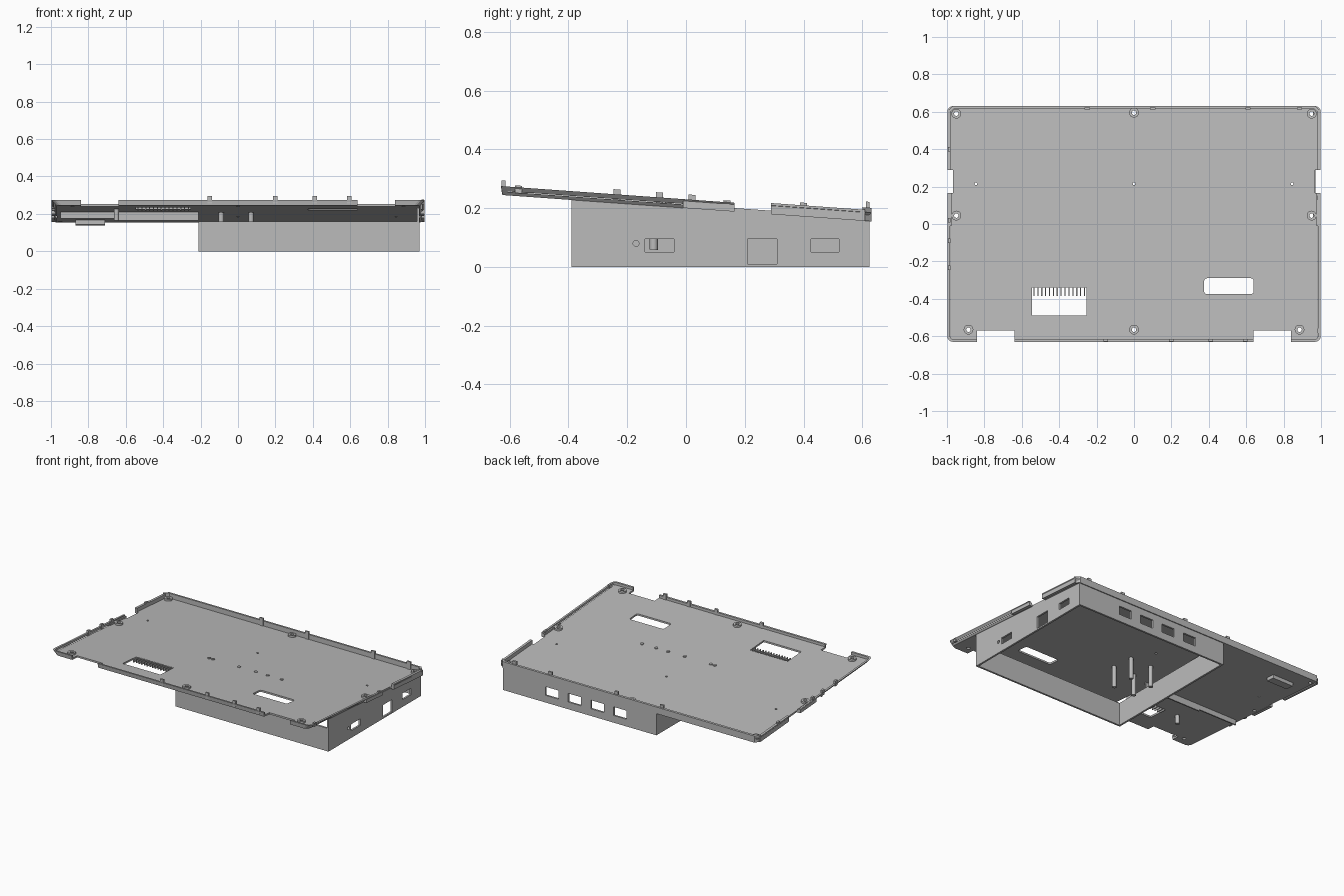
import bpy, bmesh, math
from mathutils import Matrix

if "Cube" in bpy.data.objects:
    bpy.data.objects.remove(bpy.data.objects["Cube"], do_unlink=True)

grey = bpy.data.materials.new("light_grey_plastic")
grey.use_nodes = True
colour = (0.5, 0.5, 0.5, 1)
grey.diffuse_color = colour
grey.node_tree.nodes["Principled BSDF"].inputs["Base Color"].default_value = colour

# The tray leans down toward the back; heights on it are measured from its underside
TILT = Matrix(((1, 0, 0, 0), (0, 1, 0, 0), (0, -0.0714, 1, 0.2), (0, 0, 0, 1)))


def finish(name, bm, tilt=False):
    bmesh.ops.recalc_face_normals(bm, faces=bm.faces)
    mesh = bpy.data.meshes.new(name)
    bm.to_mesh(mesh)
    bm.free()
    if tilt:
        mesh.transform(TILT)
    mesh.materials.append(grey)
    ob = bpy.data.objects.new(name, mesh)
    bpy.context.scene.collection.objects.link(ob)
    return ob


def box(name, x, y, z, tilt=False):
    bm = bmesh.new()
    bmesh.ops.create_cube(bm, size=1)
    for v in bm.verts:
        for i, span in enumerate((x, y, z)):
            v.co[i] = span[0] if v.co[i] < 0 else span[1]
    return finish(name, bm, tilt)


def loft(name, loops, tilt=False, closed=False):
    """Skin a list of matching point rings, capped unless closed into a tube."""
    bm = bmesh.new()
    rings = [[bm.verts.new(p) for p in loop] for loop in loops]
    n = len(rings[0])
    pairs = list(zip(rings, rings[1:])) + ([(rings[-1], rings[0])] if closed else [])
    for a, b in pairs:
        for i in range(n):
            j = (i + 1) % n
            bm.faces.new((a[i], a[j], b[j], b[i]))
    if not closed:
        bm.faces.new(rings[0])
        bm.faces.new(rings[-1])
    return finish(name, bm, tilt)


def rounded(hx, hy, r, z):
    pts = []
    for q, (sx, sy) in enumerate(((1, 1), (-1, 1), (-1, -1), (1, -1))):
        for k in range(5):
            a = (q + k / 4) * math.pi / 2
            pts.append((sx * (hx - r) + r * math.cos(a), sy * (hy - r) + r * math.sin(a), z))
    return pts


def circle(x, y, r, z, n=20):
    return [(x + r * math.cos(2 * math.pi * i / n), y + r * math.sin(2 * math.pi * i / n), z)
            for i in range(n)]


def rod(name, x, y, r, z0, z1, tilt=False):
    return loft(name, [circle(x, y, r, z0), circle(x, y, r, z1)], tilt)


def cut(target, cutter):
    cutter.hide_render = True
    mod = target.modifiers.new("cut", 'BOOLEAN')
    mod.operation, mod.solver, mod.object = 'DIFFERENCE', 'EXACT', cutter
    bpy.context.view_layer.objects.active = target
    bpy.ops.object.modifier_apply(modifier=mod.name)
    bpy.data.objects.remove(cutter, do_unlink=True)


# Tray: shallow pan with undercut sides
tray = loft("tray", [rounded(0.972, 0.625, 0.03, 0), rounded(0.998, 0.63, 0.03, 0.03)], True)
cut(tray, loft("cutter", [rounded(0.984, 0.617, 0.02, 0.012), rounded(0.984, 0.617, 0.02, 0.2)], True))
THROUGH = (-0.1, 0.2)
for s in (-1, 1):
    cut(tray, box("cutter", sorted((s * 0.64, s * 0.84)), (-0.8, -0.57), THROUGH, True))
    cut(tray, box("cutter", sorted((s * 0.968, s * 1.2)), (0.165, 0.29), THROUGH, True))
cut(tray, box("cutter", (-0.545, -0.255), (-0.49, -0.34), THROUGH, True))
slot = [(x + 0.5075, y - 0.3325, z) for x, y, z in rounded(0.1325, 0.0425, 0.015, -0.1)]
cut(tray, loft("cutter", [slot, [(x, y, 0.2) for x, y, z in slot]], True))

# Screw bosses around the edge, with through holes
bosses = [(0, 0.595), (0, -0.565)]
for s in (-1, 1):
    bosses += [(s * 0.95, 0.59), (s * 0.95, 0.045), (s * 0.885, -0.565)]
for x, y in bosses:
    cut(tray, rod("cutter", x, y, 0.012, -0.1, 0.2, True))
    loft("screw_boss", [circle(x, y, 0.026, 0.005), circle(x, y, 0.026, 0.025),
                        circle(x, y, 0.012, 0.025), circle(x, y, 0.012, 0.005)], True, True)
for x in (-0.845, 0, 0.845):
    cut(tray, rod("cutter", x, 0.215, 0.007, -0.1, 0.2, True))

# Taller rim at the back and the upright side pieces
box("back_rim", (-0.97, 0.97), (0.617, 0.632), (0, 0.046), True)
for s in (-1, 1):
    box("back_side_rim", sorted((s * 0.98, s * 0.997)), (0.29, 0.61), (0, 0.038), True)
    box("middle_side_rim", sorted((s * 0.975, s * 0.997)), (-0.01, 0.165), (0, 0.024), True)
    corner = [(s * x, y, z) for x, y, z in
              ((0.997, 0.6, 0), (0.97, 0.632, 0), (0.96, 0.618, 0), (0.98, 0.6, 0))]
    loft("back_corner", [corner, [(x, y, 0.046) for x, y, z in corner]], True)

# Snap tabs standing on the rim
for x in (-0.15, 0.2, 0.41, 0.595):
    box("front_tab", (x - 0.012, x + 0.012), (-0.628, -0.614), (0.01, 0.05), True)
for x in (-0.25, 0.1, 0.61, 0.885):
    box("back_tab", (x - 0.014, x + 0.014), (0.612, 0.624), (0.01, 0.066), True)
for y in (0.4, 0.02, -0.09, -0.235):
    box("left_edge_tab", (-0.994, -0.98), (y - 0.012, y + 0.012), (0.01, 0.047), True)
for y in (0.14, -0.57):
    box("right_edge_tab", (0.98, 0.994), (y - 0.012, y + 0.012), (0.01, 0.036), True)

# Comb of thin bars in the larger opening
for i in range(14):
    x = -0.535 + i * 0.0208
    box("comb_bar", (x - 0.003, x + 0.003), (-0.386, -0.339), (-0.01, 0.012), True)

# Small pins on the tray floor
for x in (-0.18, -0.15, 0.05, 0.18, 0.27, 0.38):
    rod("floor_pin", x, -0.06, 0.011, 0.01, 0.018, True)

# Underside: rib, low block and hanging posts
box("rib_deep", (-0.65, -0.21), (-0.145, -0.135), (-0.045, 0.002), True)
box("rib_shallow", (-0.95, -0.65), (-0.145, -0.135), (-0.035, 0.002), True)
box("underside_block", (-0.87, -0.71), (0.455, 0.515), (-0.025, 0.002), True)
for x in (-0.09, 0.07):
    for y in (-0.11, 0.055):
        rod("inner_post", x, y, 0.014, -0.15, 0.005, True)
rod("outer_post", -0.65, -0.35, 0.014, -0.06, 0.005, True)

# Lower box: open underneath, low front and inner walls
X0, X1, Y0, Y1, T = -0.21, 0.97, -0.39, 0.625, 0.013


def side_wall(name, x, top_front, top_back):
    ring = [(x, Y0, 0), (x, Y1, 0), (x, Y1, top_back), (x, Y0, top_front)]
    return loft(name, [ring, [(x + T, y, z) for _, y, z in ring]])


outer_wall = side_wall("outer_wall", X1 - T, 0.229, 0.157)
side_wall("inner_wall", X0, 0.16, 0.157)
box("front_wall", (X0 + T, X1 - T), (Y0, Y0 + T), (0, 0.16))
back_wall = box("back_wall", (X0 + T, X1 - T), (Y1 - T, Y1), (0, 0.157))

# Port openings
for y, z in (((-0.14, -0.04), (0.05, 0.095)), ((0.21, 0.31), (0.01, 0.095)),
             ((0.425, 0.52), (0.05, 0.095))):
    cut(outer_wall, box("cutter", (0.9, 1.1), y, z))
hole = [(0.9, y, z) for y, z, _ in circle(-0.17, 0.08, 0.01, 0)]
cut(outer_wall, loft("cutter", [hole, [(1.1, y, z) for _, y, z in hole]]))
for x in (0.07, 0.245, 0.42, 0.595):
    cut(back_wall, box("cutter", (x - 0.05, x + 0.05), (0.5, 0.7), (0.05, 0.11)))

# Smooth the round parts while keeping edges crisp
bpy.ops.object.select_all(action='DESELECT')
for ob in bpy.data.objects:
    if ob.type == 'MESH' and any(k in ob.name for k in ("boss", "post", "pin")):
        ob.select_set(True)
        bpy.context.view_layer.objects.active = ob
bpy.ops.object.shade_smooth_by_angle(angle=math.radians(35))
